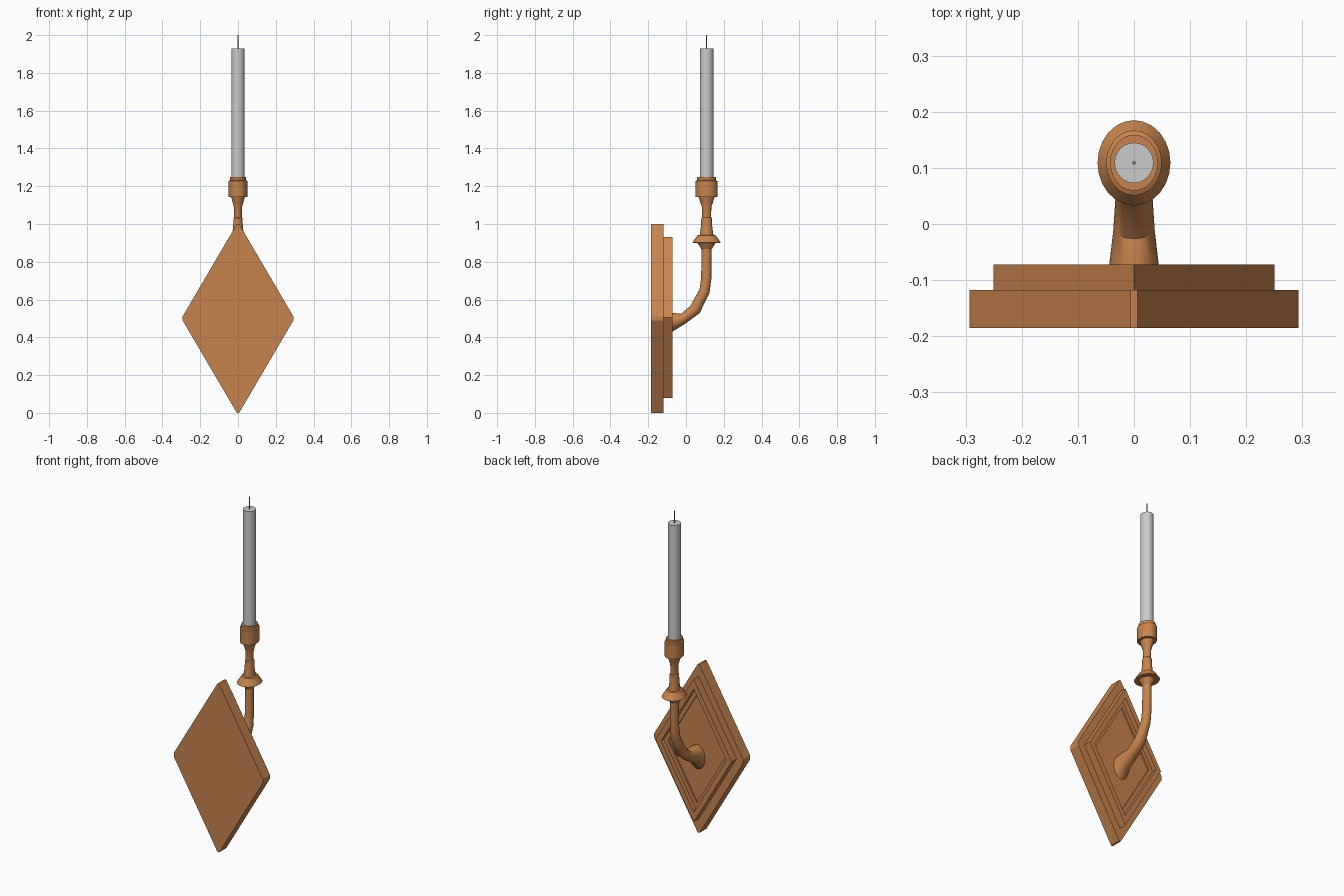
import bpy, bmesh, math
from mathutils import Vector

if "Cube" in bpy.data.objects:
    bpy.data.objects.remove(bpy.data.objects["Cube"])

CY = 0.109   # y of the candle axis
SEG = 24


def material(name, rgb):
    m = bpy.data.materials.new(name)
    m.diffuse_color = (*rgb, 1)
    m.use_nodes = True
    m.node_tree.nodes["Principled BSDF"].inputs["Base Color"].default_value = m.diffuse_color
    return m


bronze = material("bronze", (0.571, 0.231, 0.076))
wick_brown = material("wick_brown", (0.3, 0.2, 0.13))


def loft(name, rings, mat=None, smooth=True):
    """Skin a list of equal-length point rings and cap both ends."""
    bm = bmesh.new()
    vs = [[bm.verts.new(p) for p in r] for r in rings]
    n = len(vs[0])
    for a, b in zip(vs, vs[1:]):
        for i in range(n):
            j = (i + 1) % n
            bm.faces.new((a[i], a[j], b[j], b[i]))
    bm.faces.new(vs[0][::-1])
    bm.faces.new(vs[-1])
    bmesh.ops.recalc_face_normals(bm, faces=bm.faces)
    me = bpy.data.meshes.new(name)
    bm.to_mesh(me)
    bm.free()
    ob = bpy.data.objects.new(name, me)
    bpy.context.collection.objects.link(ob)
    if mat:
        me.materials.append(mat)
    if smooth:
        bpy.ops.object.select_all(action='DESELECT')
        bpy.context.view_layer.objects.active = ob
        ob.select_set(True)
        bpy.ops.object.shade_smooth_by_angle(angle=math.radians(30))
    return ob


def ellipse(c, u, v, n=SEG):
    return [c + u * math.cos(2 * math.pi * i / n) + v * math.sin(2 * math.pi * i / n)
            for i in range(n)]


def turned(name, profile, xs, mat=None):
    """Lathe (radius, z) around the candle axis, squeezed in x by xs."""
    return loft(name, [ellipse(Vector((0, CY, z)), Vector((r * xs, 0, 0)), Vector((0, r, 0)))
                       for r, z in profile], mat)


def blunt_diamond(w, h, y, cz=0.5, cx=0.006, cv=0.011):
    return [(cx, y, cz + h), (w, y, cz + cv), (w, y, cz - cv), (cx, y, cz - h),
            (-cx, y, cz - h), (-w, y, cz - cv), (-w, y, cz + cv), (-cx, y, cz + h)]


def diamond(w, h, y, cz=0.505):
    return [(0, y, cz + h), (w, y, cz), (0, y, cz - h), (-w, y, cz)]


# Wall plate: blunt diamond, then a smaller diamond with a stepped sunken panel
loft("wall_plate", [blunt_diamond(0.293, 0.5, -0.185), blunt_diamond(0.293, 0.5, -0.118)],
     bronze, smooth=False)
loft("raised_panel", [diamond(0.25, 0.425, -0.12), diamond(0.25, 0.425, -0.072),
                      diamond(0.215, 0.366, -0.072), diamond(0.215, 0.366, -0.1),
                      diamond(0.188, 0.32, -0.1), diamond(0.188, 0.32, -0.109)],
     bronze, smooth=False)

# Curved arm: (y, z, x radius, in-plane radius)
path = [(-0.112, 0.452, 0.05, 0.074), (-0.072, 0.48, 0.044, 0.05),
        (-0.012, 0.500, 0.037, 0.028), (0.048, 0.548, 0.033, 0.031),
        (0.098, 0.645, 0.026, 0.028),
        (0.107, 0.71, 0.024, 0.027), (CY, 0.88, 0.023, 0.026)]
rings = []
for i, (y, z, rx, rn) in enumerate(path):
    a, b = path[max(i - 1, 0)], path[min(i + 1, len(path) - 1)]
    t = Vector((0, b[0] - a[0], b[1] - a[1])).normalized()
    if i < 2:
        t = Vector((0, 1, 0))
    if i == len(path) - 1:
        t = Vector((0, 0, 1))
    normal = Vector((0, -t.z, t.y))
    rings.append(ellipse(Vector((0, y, z)), Vector((rx, 0, 0)), normal * rn))
loft("arm", rings, bronze)

# Drip dish, stem and candle cup, turned as one piece
turned("candle_holder",
       [(0.026, 0.865), (0.048, 0.9), (0.076, 0.901), (0.048, 0.94),
        (0.036, 0.942), (0.03, 0.985), (0.028, 1.03), (0.024, 1.035), (0.025, 1.09),
        (0.032, 1.11), (0.042, 1.142), (0.058, 1.143), (0.058, 1.228), (0.05, 1.232),
        (0.05, 1.248)], 0.855, bronze)

# Candle and wick
turned("candle", [(0.036, 1.22), (0.036, 1.929)], 0.97)
turned("wick", [(0.003, 1.92), (0.003, 2.0)], 1.0, wick_brown)
